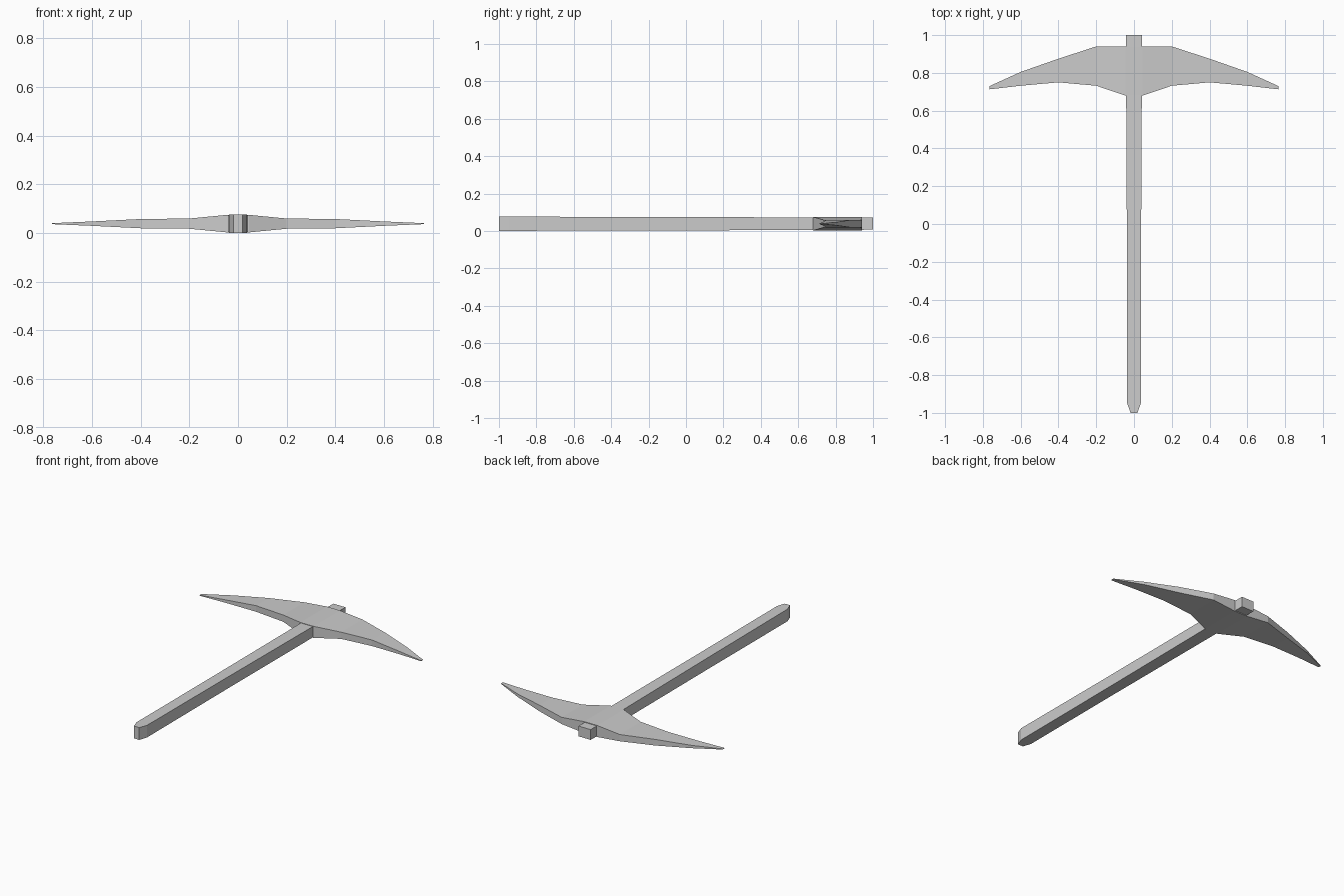
import bpy, bmesh

if "Cube" in bpy.data.objects:
    bpy.data.objects.remove(bpy.data.objects["Cube"])

ZC = 0.0385  # mid-height of the whole tool


def loft(name, rings):
    """Skin a list of four-point rings and cap both ends."""
    bm = bmesh.new()
    loops = [[bm.verts.new(p) for p in ring] for ring in rings]
    for a, b in zip(loops, loops[1:]):
        for i in range(4):
            j = (i + 1) % 4
            bm.faces.new((a[i], a[j], b[j], b[i]))
    bm.faces.new(loops[0])
    bm.faces.new(loops[-1])
    bmesh.ops.recalc_face_normals(bm, faces=bm.faces)
    mesh = bpy.data.meshes.new(name)
    bm.to_mesh(mesh)
    bm.free()
    obj = bpy.data.objects.new(name, mesh)
    bpy.context.collection.objects.link(obj)
    return obj


# Handle: square bar with a gentle taper and a bevelled butt (y, half width, half height)
handle = [(-1.0, 0.018, 0.0385), (-0.95, 0.036, 0.038), (-0.2, 0.037, 0.036),
          (0.6, 0.041, 0.034), (1.0, 0.042, 0.032)]
loft("handle", [[(-w, y, ZC - h), (w, y, ZC - h), (w, y, ZC + h), (-w, y, ZC + h)]
                for y, w, h in handle])

# Pick head: curved blade tapering to both tips (x, inner y, outer y, half thickness)
half = [(0.045, 0.68, 0.94, 0.036), (0.2, 0.732, 0.94, 0.021), (0.4, 0.75, 0.875, 0.019),
        (0.6, 0.732, 0.805, 0.009), (0.765, 0.713, 0.73, 0.002)]
sections = [(-x, a, b, h) for x, a, b, h in reversed(half)] + half
loft("pick_head", [[(x, a, ZC - h), (x, b, ZC - h), (x, b, ZC + h), (x, a, ZC + h)]
                   for x, a, b, h in sections])
